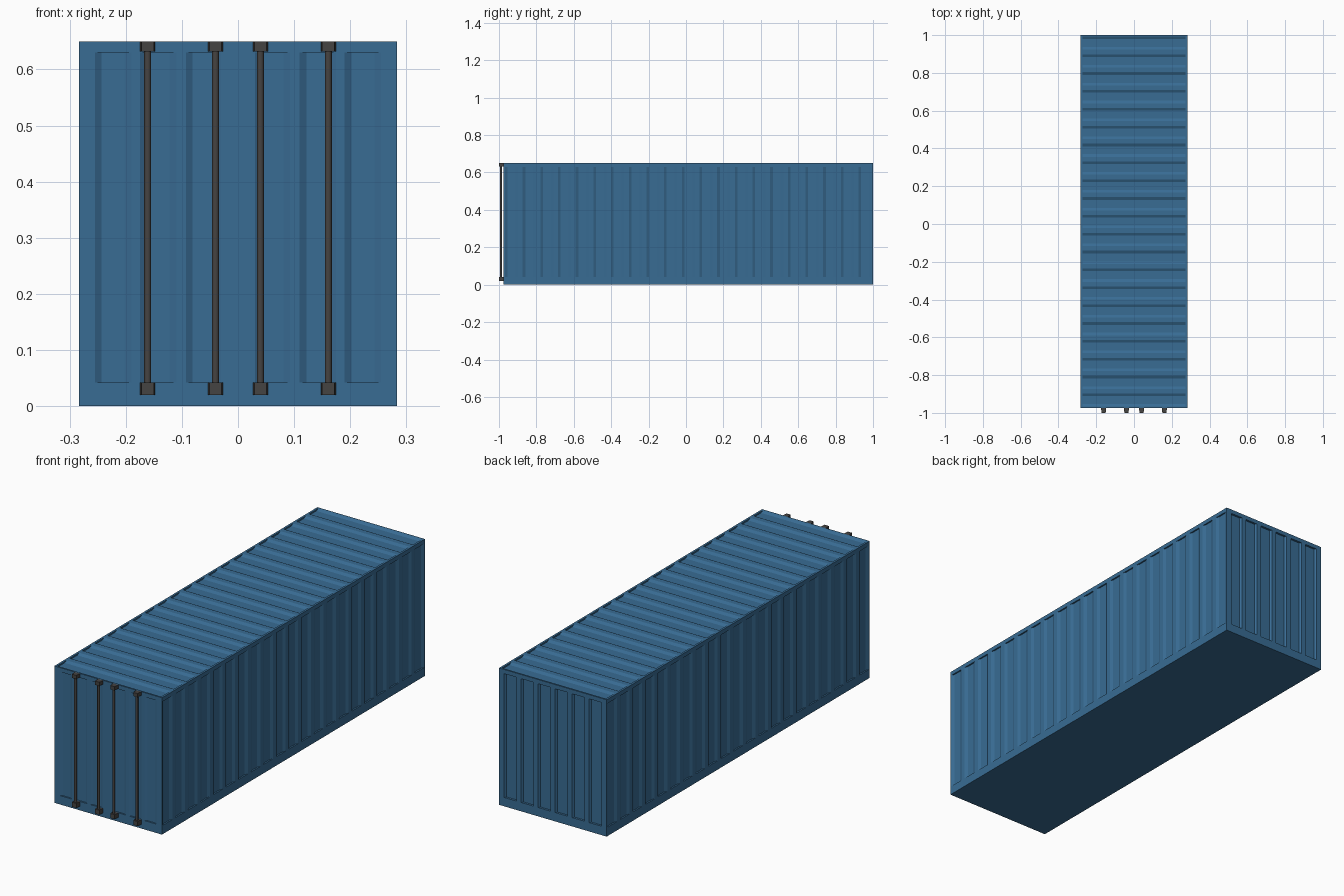
import bpy, bmesh
from mathutils import Vector

if "Cube" in bpy.data.objects:
    bpy.data.objects.remove(bpy.data.objects["Cube"])

W, Y0, Y1, H = 0.283, -0.975, 1.0, 0.65     # half width, front, back, height


def material(name, rgb):
    m = bpy.data.materials.new(name)
    m.diffuse_color = (*rgb, 1)
    m.use_nodes = True
    m.node_tree.nodes["Principled BSDF"].inputs["Base Color"].default_value = m.diffuse_color
    return m


BLUE = material("container blue", (0.04, 0.15, 0.295))
STEEL = material("dark steel", (0.06, 0.056, 0.054))


def finish(bm, name, mat):
    me = bpy.data.meshes.new(name)
    bm.to_mesh(me)
    bm.free()
    me.materials.append(mat)
    ob = bpy.data.objects.new(name, me)
    bpy.context.collection.objects.link(ob)
    return ob


def panel(name, origin, u, v, size, grooves, vr, slope, depth):
    """Flat wall with pressed grooves; grooves are (start, end) along u, vr is their span along v."""
    o, u, v = Vector(origin), Vector(u), Vector(v)
    n = u.cross(v)
    bm = bmesh.new()

    def face(*pts):
        bm.faces.new([bm.verts.new(o + u * a + v * b - n * d) for a, b, d in pts])

    # profile along u: (position, depth)
    prof = [(0, 0)]
    for a, b in grooves:
        prof += [(a, 0), (a + slope, depth), (b - slope, depth), (b, 0)]
    prof.append((size[0], 0))
    lo, hi = vr
    for (a, da), (b, db) in zip(prof, prof[1:]):
        face((a, lo, da), (b, lo, db), (b, hi, db), (a, hi, da))
    # plain borders and the upright end walls of the grooves
    face((0, 0, 0), (size[0], 0, 0), (size[0], lo, 0), (0, lo, 0))
    face((0, hi, 0), (size[0], hi, 0), (size[0], size[1], 0), (0, size[1], 0))
    for a, b in grooves:
        c, d = a + slope, b - slope
        face((a, lo, 0), (b, lo, 0), (d, lo, depth), (c, lo, depth))
        face((a, hi, 0), (c, hi, depth), (d, hi, depth), (b, hi, 0))
    bmesh.ops.remove_doubles(bm, verts=bm.verts, dist=1e-5)
    return finish(bm, name, BLUE)


def row(count, pitch, width, length):
    start = (length - pitch * (count - 1) - width) / 2
    return [(start + i * pitch, start + i * pitch + width) for i in range(count)]


L = Y1 - Y0
long_row = row(21, 0.0945, 0.07, L)
up = (0, 0, 1)
span = (0.042, 0.63)

# Corrugated walls and roof
panel("right_wall", (W, Y0, 0), (0, 1, 0), up, (L, H), long_row, span, 0.014, 0.007)
panel("left_wall", (-W, Y1, 0), (0, -1, 0), up, (L, H), long_row, span, 0.014, 0.007)
panel("roof", (W, Y0, H), (0, 1, 0), (-1, 0, 0), (L, 2 * W), long_row,
      (0.01, 2 * W - 0.01), 0.014, 0.007)
panel("back_wall", (W, Y1, 0), (-1, 0, 0), up, (2 * W, H), row(6, 0.0893, 0.064, 2 * W),
      span, 0.006, 0.01)
panel("floor", (-W, Y0, 0), (0, 1, 0), (1, 0, 0), (L, 2 * W), [], (0.1, 0.4), 0, 0)

# Doors: three grooves on each leaf, mirrored about the middle
half = [(0.03, 0.093), (0.11, 0.175), (0.19, 0.255)]
doors = sorted([(W - b, W - a) for a, b in half] + [(W + a, W + b) for a, b in half])
panel("front_doors", (-W, Y0, 0), (1, 0, 0), up, (2 * W, H), doors, span, 0.012, 0.007)


def bracket(name, x, z0, z1):
    bm = bmesh.new()
    bmesh.ops.create_cube(bm, size=1)
    for vert in bm.verts:
        front = vert.co.y < 0
        vert.co.x = x + vert.co.x * (0.022 if front else 0.027)
        vert.co.y = -1.0 if front else Y0 + 0.002
        vert.co.z = z1 if vert.co.z > 0 else z0
    finish(bm, name, STEEL)


# Locking bars with end brackets
for i, x in enumerate((-0.161, -0.04, 0.04, 0.161)):
    bpy.ops.mesh.primitive_cylinder_add(vertices=12, radius=0.0062, depth=0.61,
                                        location=(x, -0.9895, 0.335))
    bar = bpy.context.object
    bar.name = f"locking_bar_{i + 1}"
    bar.data.materials.append(STEEL)
    bpy.ops.object.shade_smooth_by_angle()
    bracket(f"top_bracket_{i + 1}", x, 0.632, H)
    bracket(f"bottom_bracket_{i + 1}", x, 0.02, 0.042)
